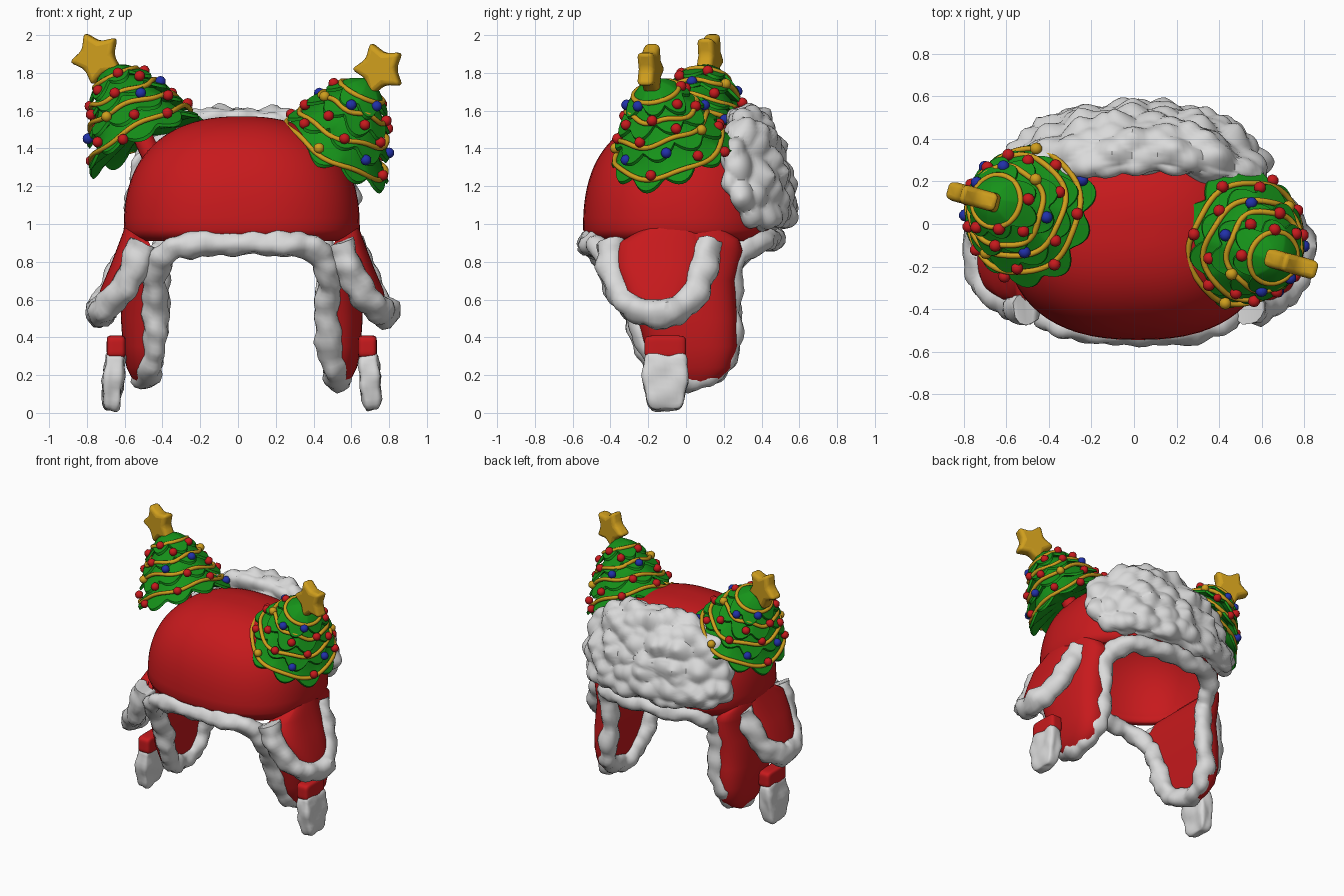
import bpy, bmesh, math
from mathutils import Vector, Matrix, noise

if "Cube" in bpy.data.objects:
    bpy.data.objects.remove(bpy.data.objects["Cube"])

CX = 0.02  # the cap sits slightly off centre


def material(name, rgb):
    m = bpy.data.materials.new(name)
    m.use_nodes = True
    m.diffuse_color = (*rgb, 1)
    m.node_tree.nodes["Principled BSDF"].inputs["Base Color"].default_value = (*rgb, 1)
    return m


RED = material("red cloth", (0.57, 0.01, 0.012))
WHITE = material("white fur", (0.7, 0.7, 0.7))
GREEN = material("tree green", (0.008, 0.29, 0.01))
GOLD = material("gold", (0.62, 0.34, 0.012))
BLUE = material("bauble blue", (0.015, 0.03, 0.4))


def add_mesh(name, bm, mat, angle=50):
    bmesh.ops.recalc_face_normals(bm, faces=bm.faces)
    me = bpy.data.meshes.new(name)
    bm.to_mesh(me)
    bm.free()
    me.materials.append(mat)
    me.shade_smooth()
    me.set_sharp_from_angle(angle=math.radians(angle))
    ob = bpy.data.objects.new(name, me)
    bpy.context.collection.objects.link(ob)
    return ob


def loft(bm, rings, cap_start=False, cap_end=False):
    rows = [[bm.verts.new(p) for p in ring] for ring in rings]
    n = len(rows[0])
    for a, b in zip(rows, rows[1:]):
        for i in range(n):
            j = (i + 1) % n
            bm.faces.new((a[i], a[j], b[j], b[i]))
    if cap_start:
        bm.faces.new(rows[0])
    if cap_end:
        bm.faces.new(rows[-1])


def fluff(bm, amount, scale):
    """Push vertices out into rounded tufts."""
    bm.normal_update()
    moves = [(v, v.normal * amount * (0.5 - noise.voronoi(v.co * scale)[0][0])) for v in bm.verts]
    for v, d in moves:
        v.co += d


def tube(name, points, radius, mat, cyclic=False, tufts=0.0, matrix=None):
    cu = bpy.data.curves.new(name, "CURVE")
    cu.dimensions = "3D"
    cu.bevel_depth = radius
    cu.bevel_resolution = 5 if tufts else 2
    cu.resolution_u = 8
    cu.use_fill_caps = True
    sp = cu.splines.new("BEZIER")
    sp.bezier_points.add(len(points) - 1)
    for bp, p in zip(sp.bezier_points, points):
        bp.co = p
        bp.handle_left_type = bp.handle_right_type = "AUTO"
    sp.use_cyclic_u = cyclic
    temp = bpy.data.objects.new(name + "_path", cu)
    bpy.context.collection.objects.link(temp)
    me = temp.evaluated_get(bpy.context.evaluated_depsgraph_get()).to_mesh()
    bm = bmesh.new()
    bm.from_mesh(me)
    bpy.data.objects.remove(temp)
    bmesh.ops.remove_doubles(bm, verts=bm.verts, dist=0.0005)
    if tufts:
        fluff(bm, tufts, 9)
    if matrix:
        bm.transform(matrix)
    return add_mesh(name, bm, mat)


def spow(v, e):
    return math.copysign(abs(v) ** e, v)


def circle(n):
    return [2 * math.pi * i / n for i in range(n)]


# Cap dome: squarish half ellipsoid shell
E = 2 / 2.4
rings = [[(CX + 0.6 * spow(math.cos(a), E), -0.03 + 0.49 * spow(math.sin(a), E), 0.91) for a in circle(64)]]
for k in range(24):
    t = math.pi / 2 * k / 24.2
    r, h = math.cos(t) ** E, math.sin(t) ** E
    rings.append([(CX + 0.625 * r * spow(math.cos(a), E), -0.03 + 0.515 * r * spow(math.sin(a), E),
                   0.97 + 0.6 * h) for a in circle(64)])
bm = bmesh.new()
loft(bm, rings, cap_end=True)
dome = add_mesh("cap_dome", bm, RED)
shell = dome.modifiers.new("thickness", "SOLIDIFY")
shell.thickness = 0.04
shell.offset = -1

# Fur trim running around the opening and both ear flaps
half = [(0.25, -0.495, 0.89), (0.38, -0.46, 0.865), (0.45, -0.385, 0.75), (0.455, -0.27, 0.55),
        (0.465, -0.205, 0.35), (0.495, -0.1, 0.215), (0.51, 0.05, 0.19), (0.495, 0.17, 0.25),
        (0.46, 0.235, 0.4), (0.45, 0.23, 0.65), (0.445, 0.265, 0.82), (0.38, 0.37, 0.9), (0.2, 0.44, 0.92)]
loop = [(0, -0.51, 0.895)] + half + [(0, 0.46, 0.92)] + [(-x, y, z) for x, y, z in reversed(half)]
tube("fur_trim", [(x + CX, y, z) for x, y, z in loop], 0.064, WHITE, True, 0.045)

# Turned-up fur panel at the back
bm = bmesh.new()
bmesh.ops.create_uvsphere(bm, u_segments=128, v_segments=72, radius=1, matrix=Matrix.Rotation(math.pi / 2, 4, "X"))
for v in bm.verts:
    p = v.co / sum(abs(c) ** 2.8 for c in v.co) ** (1 / 2.8)
    x, z = 0.61 * p.x, 0.32 * p.z
    v.co = (x + CX, 0.405 + 0.14 * p.y - 0.36 * x * x - 0.25 * z, 1.295 + z - 0.25 * x * x)
fluff(bm, 0.08, 8)
add_mesh("back_fur", bm, WHITE, 40)


def padded_flap(name, stations, side):
    """Stations are z, front y, back y, inner x, outer x."""
    rings = []
    for z, yf, yb, xi, xo in stations:
        ring = []
        for i in range(25):
            a = math.pi * i / 24
            y = (yf + yb) / 2 + (yb - yf) / 2 * spow(math.cos(a), 0.8)
            ring.append((CX + side * (xi + (xo - xi) * math.sin(a) ** 0.7), y, z))
        rings.append(ring)
    bm = bmesh.new()
    loft(bm, rings, True, True)
    add_mesh(name, bm, RED, 45)


def rounded_block(name, size, centre, mat, tilt=0.0, taper=1.0, tufts=0.0):
    bm = bmesh.new()
    bmesh.ops.create_cube(bm, size=1)
    bmesh.ops.subdivide_edges(bm, edges=bm.edges, cuts=9, use_grid_fill=True)
    for v in bm.verts:
        p = v.co * 2
        p = p / sum(abs(c) ** 6 for c in p) ** (1 / 6) / 2
        k = 1 if p.z > 0 else 1 + 2 * p.z * (1 - taper)
        v.co = (p.x * size[0] * k, p.y * size[1] * k, p.z * size[2])
    bm.transform(Matrix.Translation(centre) @ Matrix.Rotation(tilt, 4, "Y"))
    if tufts:
        fluff(bm, tufts, 11)
    add_mesh(name, bm, mat)


ear = [(0.97, -0.22, 0.2, 0.56, 0.61), (0.92, -0.33, 0.28, 0.5, 0.62), (0.86, -0.39, 0.3, 0.47, 0.62),
       (0.7, -0.34, 0.26, 0.46, 0.63), (0.5, -0.26, 0.27, 0.47, 0.64), (0.35, -0.22, 0.27, 0.48, 0.63),
       (0.24, -0.17, 0.24, 0.49, 0.61), (0.18, -0.1, 0.18, 0.5, 0.58), (0.14, -0.02, 0.1, 0.51, 0.55)]
outer = [(0.98, -0.22, 0.08, 0.56, 0.62), (0.9, -0.36, 0.11, 0.53, 0.65), (0.78, -0.37, 0.1, 0.57, 0.695),
         (0.65, -0.33, 0.05, 0.65, 0.75), (0.55, -0.23, -0.05, 0.72, 0.77)]
cuff = [(0.52, -0.395, 0.9), (0.575, -0.39, 0.76), (0.68, -0.31, 0.59), (0.755, -0.16, 0.53),
        (0.73, -0.01, 0.58), (0.65, 0.08, 0.72), (0.57, 0.115, 0.9)]

# Ear flaps with turned-out outer flaps and chin straps
for label, s in (("left", 1), ("right", -1)):
    padded_flap(label + "_ear_flap", ear, s)
    padded_flap(label + "_outer_flap", outer, s)
    tube(label + "_outer_flap_fur", [(CX + s * x, y, z) for x, y, z in cuff], 0.076, WHITE, False, 0.045)
    rounded_block(label + "_strap", (0.1, 0.22, 0.12), (CX + s * 0.665, -0.11, 0.35), RED)
    rounded_block(label + "_strap_fur", (0.11, 0.235, 0.31), (CX + s * 0.68, -0.11, 0.163), WHITE,
                  -s * 0.08, 0.75, 0.025)

# Tree tiers: hem radius and height along the trunk, lowest first
TIERS = [(0.32, 0), (0.27, 0.125), (0.22, 0.235), (0.165, 0.33), (0.09, 0.43)]


def surface_radius(h):
    for (r0, h0), (r1, h1) in zip(TIERS, TIERS[1:]):
        if h <= h1:
            return r0 + (r1 - r0) * (h - h0) / (h1 - h0)
    return TIERS[-1][0]


def tree_tier(k):
    r, h = TIERS[k]
    r1, h1 = TIERS[k + 1]
    last = k == len(TIERS) - 2
    lobes = 10 - k

    def ring(rad, z, wave):
        out = []
        for a in circle(96):
            w = abs(math.sin(a * lobes / 2 + k)) + 0.3 * math.sin(3 * a + k) - 0.6
            wide = rad + 0.04 * wave * w
            out.append((wide * math.cos(a), wide * math.sin(a), z - 0.05 * wave * w))
        return out

    mid, top, top_h = (r * 0.55, 0.01, h1 + 0.03) if last else (r1 - 0.03, r1 - 0.07, h1 + 0.03)
    profile = [(r * 0.3, h + 0.05, 0), (r * 0.88, h + 0.01, 0.8), (r, h - 0.008, 1), (r + 0.004, h + 0.01, 1),
               (r * 0.6 + mid * 0.4, h + 0.04, 0.6), (mid, h + 0.085, 0.15), (top, top_h, 0)]
    return [ring(*p) for p in profile]


def build_tree(label, base, axis, star_pos, star_turn):
    axis = Vector(axis).normalized()
    place = Matrix.Translation(base) @ axis.to_track_quat("Z", "Y").to_matrix().to_4x4()
    # Trunk
    tube(label + "_trunk", [place @ Vector((0, 0, h)) for h in (-0.2, -0.05, 0.1)], 0.055, RED)
    # Branch tiers
    bm = bmesh.new()
    for k in range(4):
        loft(bm, tree_tier(k), True, True)
    bm.transform(place)
    add_mesh(label + "_tree", bm, GREEN)
    # One draped garland loop on each tier
    for k in range(4):
        path = []
        for a in circle(30):
            h = TIERS[k][1] + 0.05 + (0.022 * math.sin(a + 2 * k) + 0.01 * math.sin(5 * a)) * (k < 3)
            r = surface_radius(h) - 0.004
            path.append((r * math.cos(a), r * math.sin(a), h))
        tube(label + "_garland_" + str(k + 1), path, 0.014, GOLD, cyclic=True, matrix=place)
    # Baubles
    for name, mat, picks in (("red", RED, (0, 2, 3, 5, 6, 8)), ("blue", BLUE, (1, 7)), ("gold", GOLD, (4,))):
        bm = bmesh.new()
        for i in range(30):
            if i % 9 in picks:
                a, h = i * 2.4, 0.02 + 0.36 * (i / 29)
                r = surface_radius(h) + 0.008
                spot = Vector((r * math.cos(a), r * math.sin(a), h))
                bmesh.ops.create_icosphere(bm, subdivisions=2, radius=0.029, matrix=Matrix.Translation(place @ spot))
        add_mesh(label + "_" + name + "_baubles", bm, mat, 80)
    # Puffy star on top
    bm = bmesh.new()
    front, back = [], []
    for i in range(10):
        a, r = star_turn + math.pi * i / 5, 0.088 if i % 2 else 0.15
        for row, y in ((front, -0.045), (back, 0.045)):
            row.append(bm.verts.new((r * math.cos(a), y, r * math.sin(a))))
    bm.faces.new(front)
    bm.faces.new(back)
    for i in range(10):
        j = (i + 1) % 10
        bm.faces.new((front[i], front[j], back[j], back[i]))
    bm.transform(Matrix.Translation(star_pos) @ Matrix.Rotation(-0.27, 4, "Z"))
    star = add_mesh(label + "_star", bm, GOLD, 80)
    soft = star.modifiers.new("soft edges", "BEVEL")
    soft.width = 0.025
    soft.segments = 3


build_tree("left", (0.495, -0.075, 1.365), (0.48, -0.25, 1), (0.75, -0.19, 1.82), math.radians(36))
build_tree("right", (-0.49, 0.05, 1.43), (-0.46, 0.17, 1), (-0.745, 0.125, 1.88), math.radians(45))
